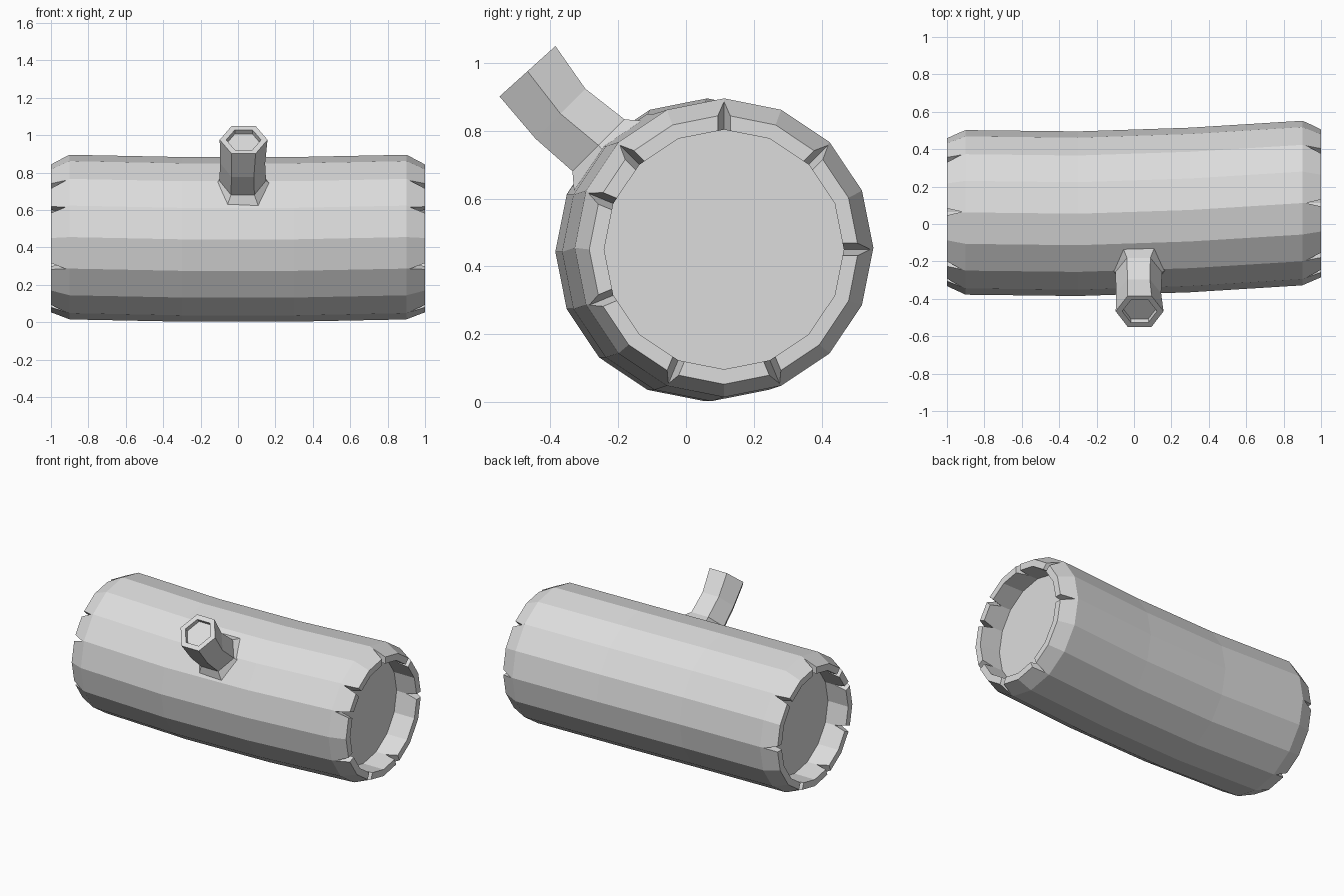
import bpy
import bmesh
from math import cos, sin, pi, radians
from mathutils import Vector

cube = bpy.data.objects.get("Cube")
if cube:
    bpy.data.objects.remove(cube, do_unlink=True)

grey = bpy.data.materials.new("plain grey")
grey.use_nodes = True
grey.diffuse_color = (0.72, 0.72, 0.72, 1)
grey.node_tree.nodes["Principled BSDF"].inputs["Base Color"].default_value = (0.72, 0.72, 0.72, 1)


def finish(name, bm):
    bmesh.ops.recalc_face_normals(bm, faces=bm.faces)
    mesh = bpy.data.meshes.new(name)
    bm.to_mesh(mesh)
    bm.free()
    mesh.materials.append(grey)
    obj = bpy.data.objects.new(name, mesh)
    bpy.context.collection.objects.link(obj)
    return obj


def loft(bm, rings):
    """Skin a list of point rings and close both ends."""
    rows = [[bm.verts.new(p) for p in ring] for ring in rings]
    n = len(rows[0])
    for a, b in zip(rows, rows[1:]):
        for i in range(n):
            j = (i + 1) % n
            bm.faces.new((a[i], a[j], b[j], b[i]))
    bm.faces.new(rows[0])
    bm.faces.new(rows[-1])


def ring(centre, u, v, radius, sides):
    return [centre + radius * (u * cos(2 * pi * i / sides) + v * sin(2 * pi * i / sides))
            for i in range(sides)]


X, Y, Z = Vector((1, 0, 0)), Vector((0, 1, 0)), Vector((0, 0, 1))
LEFT_END, RIGHT_END = Vector((-1, 0.065, 0.45)), Vector((1, 0.112, 0.45))
RIM_OUT, RIM_IN, RECESS = 0.397, 0.353, 0.15

# Gently bent log with a raised rim around each recessed end
sections = [
    (LEFT_END + X * RECESS, RIM_IN), (LEFT_END, RIM_IN), (LEFT_END, RIM_OUT),
    (Vector((-0.9, 0.062, 0.455)), 0.44),
    (Vector((-0.3, 0.055, 0.443)), 0.44),
    (Vector((0.3, 0.075, 0.443)), 0.44),
    (Vector((0.9, 0.112, 0.455)), 0.44),
    (RIGHT_END, RIM_OUT), (RIGHT_END, RIM_IN), (RIGHT_END - X * RECESS, RIM_IN),
]
bm = bmesh.new()
loft(bm, [ring(c, Y, Z, r, 16) for c, r in sections])
log = finish("log", bm)

# Wedge cutters for the splits in both rims
bm = bmesh.new()
for end, side in ((LEFT_END, -1), (RIGHT_END, 1)):
    for angle in (0, 45, 90, 135, 157.5, 202.5, 247.5, 292.5):
        a = radians(angle)
        out = Y * cos(a) + Z * sin(a)
        across = Z * cos(a) - Y * sin(a)
        tip = end - X * side * 0.08
        mouth = end + X * side * 0.05
        loft(bm, [[p + out * r for p in (tip, mouth + across * 0.03, mouth - across * 0.03)]
                  for r in (0.3, 0.5)])
cutter = finish("split_cutter", bm)
cutter.hide_render = True
cutter.hide_viewport = True
cutter.display_type = 'WIRE'
splits = log.modifiers.new("splits", 'BOOLEAN')
splits.operation = 'DIFFERENCE'
splits.solver = 'EXACT'
splits.object = cutter

# Bent hexagonal branch stub: flared foot, bend, hollow tip
bm = bmesh.new()
rings = []
for x, y, z, radius, lean in (
        (0.025, -0.22, 0.715, 0.18, 46),
        (0.025, -0.258, 0.757, 0.125, 45),
        (0.025, -0.37, 0.85, 0.12, 45),
        (0.03, -0.467, 0.975, 0.128, 42),
        (0.03, -0.467, 0.975, 0.093, 42),
        (0.03, -0.447, 0.953, 0.093, 42)):
    t = radians(lean)
    rings.append(ring(Vector((x, y, z)), X, Y * cos(t) + Z * sin(t), radius, 6))
loft(bm, rings)
finish("branch_stub", bm)
